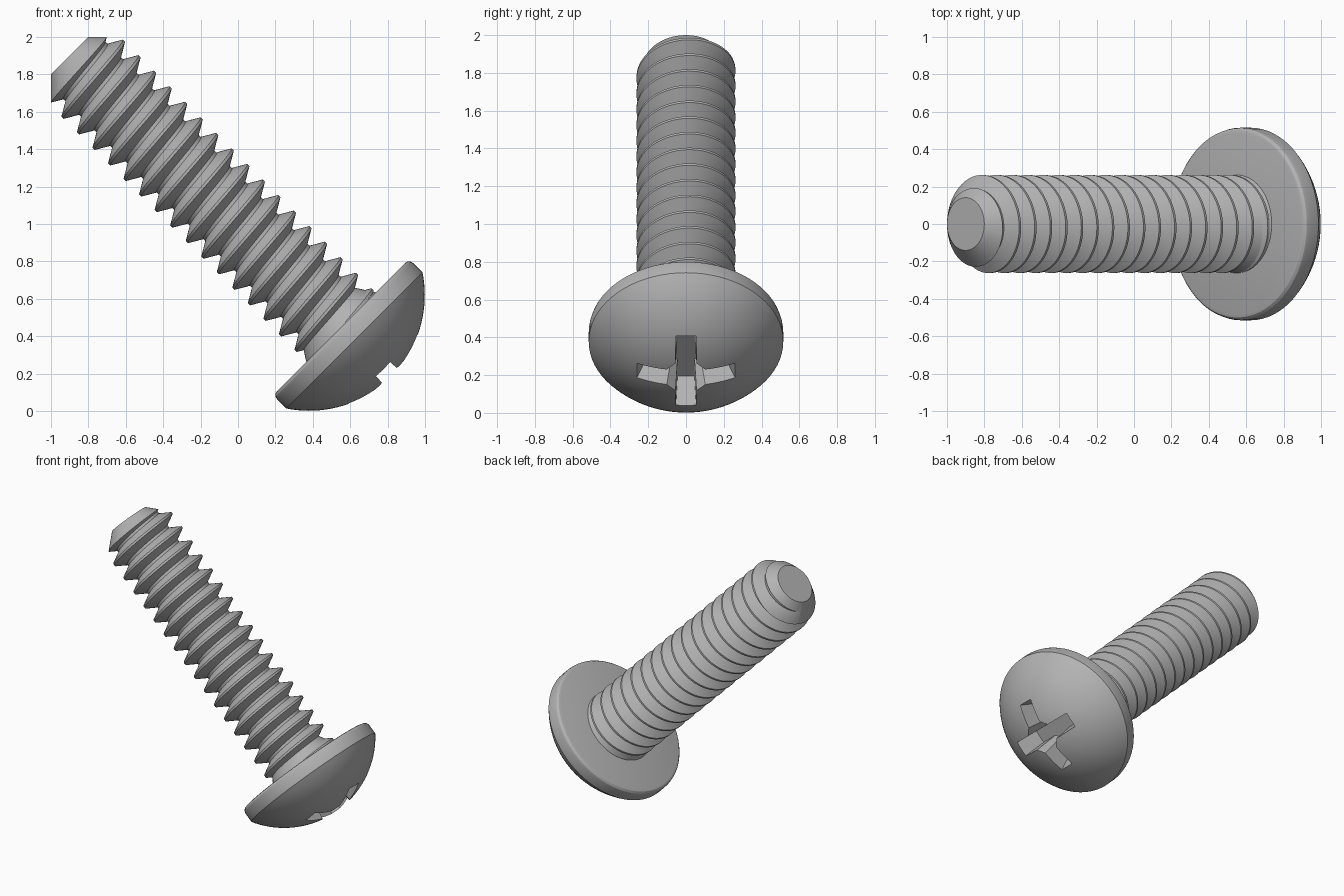
import bpy, bmesh, math

cube = bpy.data.objects.get("Cube")
if cube:
    bpy.data.objects.remove(cube, do_unlink=True)

SIDES = 72
PITCH, CREST, ROOT = 0.1175, 0.262, 0.189
UNDERSIDE, TIP = -0.072, 1.98

steel = bpy.data.materials.new("grey_steel")
steel.use_nodes = True
GREY = (0.45, 0.45, 0.45, 1)
steel.diffuse_color = GREY
steel.node_tree.nodes["Principled BSDF"].inputs["Base Color"].default_value = GREY


def add_object(name, bm):
    """Turn a bmesh built along local z into an object lying on the tilted screw axis."""
    bmesh.ops.recalc_face_normals(bm, faces=bm.faces)
    mesh = bpy.data.meshes.new(name)
    bm.to_mesh(mesh)
    bm.free()
    mesh.materials.append(steel)
    obj = bpy.data.objects.new(name, mesh)
    obj.location = (0.5, 0, 0.5)
    obj.rotation_euler = (0, -math.pi / 4, 0)
    bpy.context.collection.objects.link(obj)
    return obj


def polar(bm, radius, angle, z):
    return bm.verts.new((radius * math.cos(angle), radius * math.sin(angle), z))


def lathe(name, profile):
    """Closed solid of revolution; first and last profile points lie on the axis."""
    bm = bmesh.new()
    ends = [bm.verts.new((0, 0, profile[i][1])) for i in (0, -1)]
    rings = [[polar(bm, r, math.tau * i / SIDES, z) for i in range(SIDES)]
             for r, z in profile[1:-1]]
    for i in range(SIDES):
        j = (i + 1) % SIDES
        bm.faces.new((ends[0], rings[0][i], rings[0][j]))
        bm.faces.new((ends[1], rings[-1][j], rings[-1][i]))
        for a, b in zip(rings, rings[1:]):
            bm.faces.new((a[i], b[i], b[j], a[j]))
    return add_object(name, bm)


def helix_solid(name, start, turns):
    """Closed threaded rod with a right-handed trapezoid thread."""
    bm = bmesh.new()
    crest_half = PITCH / 16
    root_half = crest_half + (CREST - ROOT) * math.tan(math.radians(30))
    section = [(ROOT, -root_half), (CREST, -crest_half),
               (CREST, crest_half), (ROOT, root_half)]
    last = SIDES * turns
    rows = []
    for m in range(last + 1):
        z = start + PITCH * m / SIDES
        angle = math.tau * (m % SIDES) / SIDES
        rows.append([polar(bm, r, angle, z + dz) for r, dz in section])
    # flanks, crest and the root strip joining neighbouring turns
    for m in range(last):
        a, b = rows[m], rows[m + 1]
        for k in range(3):
            bm.faces.new((a[k], b[k], b[k + 1], a[k + 1]))
        if m + SIDES < last:
            bm.faces.new((a[3], b[3], rows[m + SIDES + 1][0], rows[m + SIDES][0]))
    # end caps
    low = bm.verts.new((0, 0, start))
    high = bm.verts.new((0, 0, start + PITCH * turns))
    for m in range(SIDES):
        bm.faces.new((low, rows[m][0], rows[m + 1][0]))
        n = last - SIDES + m
        bm.faces.new((high, rows[n][3], rows[n + 1][3]))
    bm.faces.new([low] + rows[0] + [rows[SIDES][0]])
    bm.faces.new([high, rows[last - SIDES][3]] + rows[last])
    return add_object(name, bm)


def cross_cutter(name, levels):
    """Tapered cross; each level is (arm length, arm half width, inner corner, z)."""
    bm = bmesh.new()
    loops = []
    for length, width, corner, z in levels:
        loop = []
        for quarter in range(4):
            c, s = [(1, 0), (0, 1), (-1, 0), (0, -1)][quarter]
            for x, y in ((length, -width), (length, width), (corner, width), (width, corner)):
                loop.append(bm.verts.new((x * c - y * s, x * s + y * c, z)))
        loops.append(loop)
        bm.faces.new(loop)
    count = len(loops[0])
    for i in range(count):
        j = (i + 1) % count
        bm.faces.new((loops[0][i], loops[0][j], loops[1][j], loops[1][i]))
    return add_object(name, bm)


def apply_boolean(obj, cutter, operation):
    cutter.hide_render = True
    mod = obj.modifiers.new("cut", "BOOLEAN")
    mod.operation, mod.solver, mod.object = operation, "EXACT", cutter
    bpy.context.view_layer.objects.active = obj
    bpy.ops.object.modifier_apply(modifier=mod.name)
    bpy.data.objects.remove(cutter, do_unlink=True)


# threaded shank, trimmed to a chamfered tip
shank = helix_solid("threaded_shank", 1.831 - 18 * PITCH, 21)
envelope = lathe("tip_envelope", [(0, -0.09), (0.3, -0.09), (0.3, TIP - 0.159),
                                  (0.141, TIP), (0, TIP)])
apply_boolean(shank, envelope, "INTERSECT")

# flared neck where the shank meets the head
neck = lathe("neck", [(0, -0.09), (CREST, -0.09), (CREST, -0.07),
                      (ROOT - 0.002, 0.045), (0, 0.045)])

# domed head with a rounded rim
DOME, CENTRE, RIM = 0.618, 0.169, 0.515
profile = [(0, UNDERSIDE), (0.485, UNDERSIDE), (0.50, -0.076), (0.511, -0.088), (RIM, -0.104)]
steps = 20
for i in range(steps + 1):
    a = math.asin(RIM / DOME) * (1 - i / steps)
    profile.append((DOME * math.sin(a), CENTRE - DOME * math.cos(a)))
head = lathe("head", profile)

# cross-shaped drive recess
recess = cross_cutter("recess_cutter", [(0.30, 0.059, 0.11, -0.50),
                                        (0.20, 0.045, 0.075, -0.23)])
apply_boolean(head, recess, "DIFFERENCE")

# smooth shading with crisp edges
for obj in (shank, neck, head):
    bpy.ops.object.select_all(action="DESELECT")
    obj.select_set(True)
    bpy.context.view_layer.objects.active = obj
    bpy.ops.object.shade_smooth_by_angle(angle=math.radians(25))
